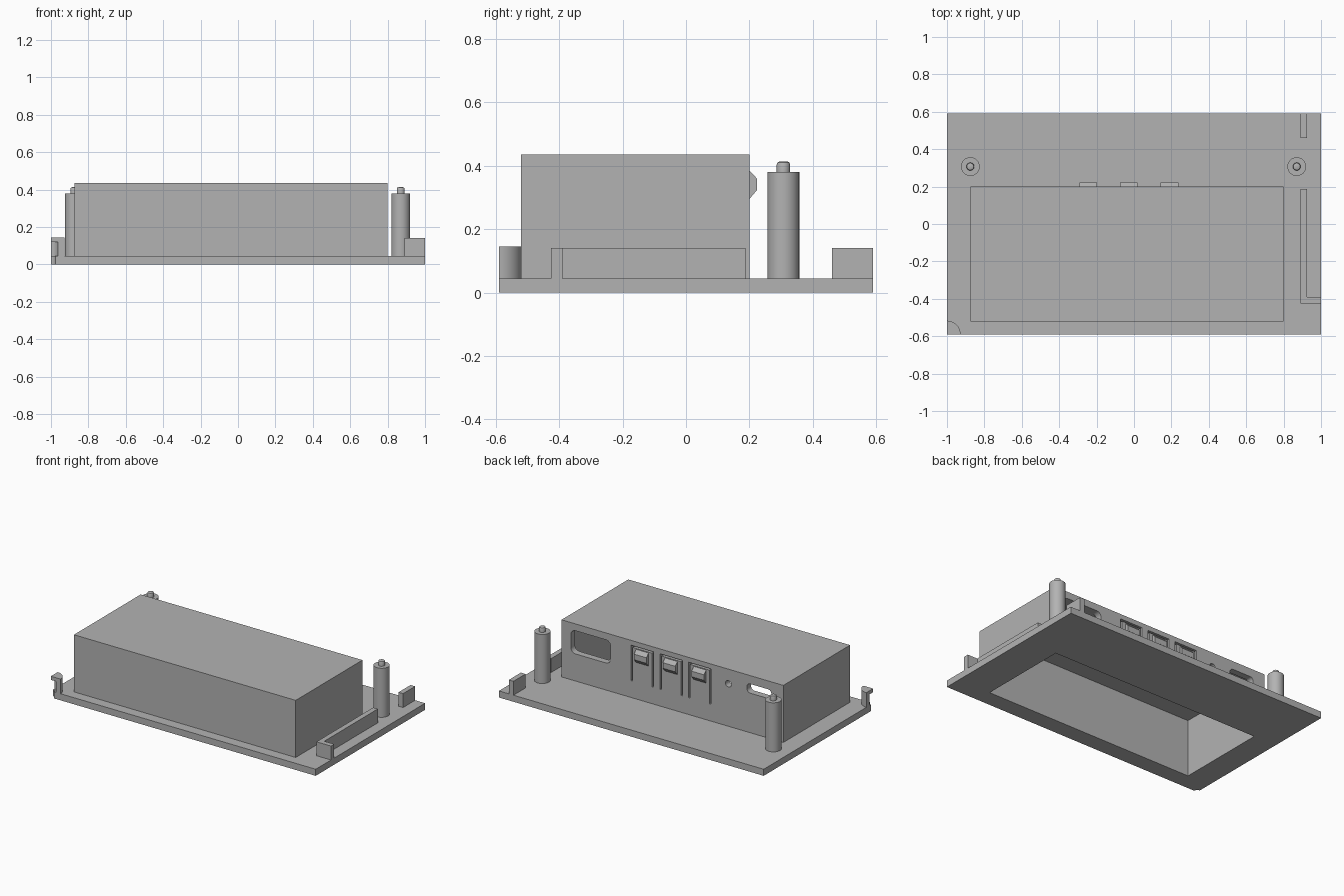
import bpy, bmesh
from math import cos, sin, pi
from mathutils import Vector

old = bpy.data.objects.get("Cube")
if old:
    bpy.data.objects.remove(old)

grey = bpy.data.materials.new("light grey plastic")
grey.use_nodes = True
tone = (0.45, 0.45, 0.45, 1)
grey.diffuse_color = tone
grey.node_tree.nodes["Principled BSDF"].inputs["Base Color"].default_value = tone


def prism(name, outline, axis, lo, hi):
    """Extrude a 2D outline along z (xy outline), y (xz outline) or x (yz outline)."""
    place = {"z": lambda a, b, c: (a, b, c),
             "y": lambda a, b, c: (a, c, b),
             "x": lambda a, b, c: (c, a, b)}[axis]
    bm = bmesh.new()
    face = bm.faces.new([bm.verts.new(place(a, b, lo)) for a, b in outline])
    new = bmesh.ops.extrude_face_region(bm, geom=[face])["geom"]
    shift = Vector(place(0, 0, hi - lo))
    bmesh.ops.translate(bm, vec=shift, verts=[v for v in new if isinstance(v, bmesh.types.BMVert)])
    bmesh.ops.recalc_face_normals(bm, faces=bm.faces)
    mesh = bpy.data.meshes.new(name)
    bm.to_mesh(mesh)
    bm.free()
    mesh.materials.append(grey)
    ob = bpy.data.objects.new(name, mesh)
    bpy.context.collection.objects.link(ob)
    return ob


def rect(x0, x1, y0, y1):
    return [(x0, y0), (x1, y0), (x1, y1), (x0, y1)]


def box(name, x0, x1, y0, y1, z0, z1):
    return prism(name, rect(x0, x1, y0, y1), "z", z0, z1)


def arc(cx, cy, r, start, end, n):
    return [(cx + r * cos(start + (end - start) * i / n),
             cy + r * sin(start + (end - start) * i / n)) for i in range(n + 1)]


def circle(cx, cy, r, n=32):
    return arc(cx, cy, r, 0, 2 * pi, n)[:-1]


def rounded(x0, x1, y0, y1, r):
    corners = [(x1 - r, y1 - r), (x0 + r, y1 - r), (x0 + r, y0 + r), (x1 - r, y0 + r)]
    return [p for i, (x, y) in enumerate(corners)
            for p in arc(x, y, r, i * pi / 2, (i + 1) * pi / 2, 6)]


def combine(ob, tool, operation="DIFFERENCE"):
    """Bake a boolean into the object and discard the tool."""
    mod = ob.modifiers.new("boolean", "BOOLEAN")
    mod.operation, mod.solver, mod.object = operation, "EXACT", tool
    bpy.context.view_layer.update()
    graph = bpy.context.evaluated_depsgraph_get()
    mesh = bpy.data.meshes.new_from_object(ob.evaluated_get(graph))
    ob.modifiers.remove(mod)
    ob.data = mesh
    bpy.data.objects.remove(tool)


def smooth(ob):
    bpy.ops.object.select_all(action="DESELECT")
    ob.select_set(True)
    bpy.context.view_layer.objects.active = ob
    bpy.ops.object.shade_smooth_by_angle()


BASE, TOP, WALL, BACK = 0.045, 0.435, 0.045, 0.2

# Base plate and hollow housing, open underneath
housing = box("housing", -1, 1, -0.59, 0.59, 0, BASE)
combine(housing, box("shell", -0.875, 0.8, -0.52, BACK, 0.01, TOP), "UNION")
combine(housing, box("cavity", -0.875 + WALL, 0.8 - WALL, -0.52 + WALL, BACK - WALL,
                     -0.1, TOP - WALL))


def cut_back(outline):
    combine(housing, prism("cutter", outline, "y", BACK - 2 * WALL, BACK + 0.05))


# Openings in the back wall: large window, round hole, small slot
cut_back(rounded(0.43, 0.73, 0.23, 0.388, 0.035))
cut_back(circle(-0.46, 0.335, 0.022, 24))
cut_back(rounded(-0.785, -0.6, 0.315, 0.378, 0.025))

# Three spring tabs freed by narrow slits, each with a wedge catch
for i, x in enumerate((-0.245, -0.028, 0.19)):
    w, t = 0.085, 0.012
    cut_back([(x - w, 0.16), (x - w + t, 0.16), (x - w + t, 0.39), (x + w - t, 0.39),
              (x + w - t, 0.16), (x + w, 0.16), (x + w, 0.402), (x - w, 0.402)])
    prism(f"catch_{i + 1}", [(BACK - 0.01, 0.295), (BACK, 0.295), (0.223, 0.322),
                             (0.223, 0.36), (BACK, 0.384), (BACK - 0.01, 0.384)],
          "x", x - 0.047, x + 0.047)

# Hollow quarter-round stop on the front corner
stop = prism("corner_stop", [(-1, -0.59)] + arc(-1, -0.59, 0.073, 0, pi / 2, 12),
             "z", BASE, 0.145)
combine(stop, prism("cutter", circle(-1, -0.59, 0.037), "z", 0, 0.12))
combine(housing, prism("cutter", circle(-1, -0.59, 0.024), "z", -0.1, 0.1))
smooth(stop)
smooth(housing)

# Guide rails on the left edge
box("rear_rail", 0.89, 0.925, 0.46, 0.59, BASE, 0.14)
prism("long_rail", [(0.89, -0.425), (1, -0.425), (1, -0.39), (0.925, -0.39),
                    (0.925, 0.187), (0.89, 0.187)], "z", BASE, 0.14)

# Locating posts with tapered pins
for side, x in (("right", -0.875), ("left", 0.87)):
    post = prism(side + "_post", circle(x, 0.307, 0.05), "z", BASE, 0.38)
    pin = prism(side + "_pin", circle(x, 0.307, 0.021, 24), "z", 0.38, 0.413)
    bm = bmesh.new()
    bm.from_mesh(pin.data)
    rim = [e for e in bm.edges if all(v.co.z > 0.41 for v in e.verts)]
    bmesh.ops.bevel(bm, geom=rim, offset=0.009, segments=2, affect="EDGES", profile=0.5)
    bm.to_mesh(pin.data)
    bm.free()
    smooth(post)
    smooth(pin)
